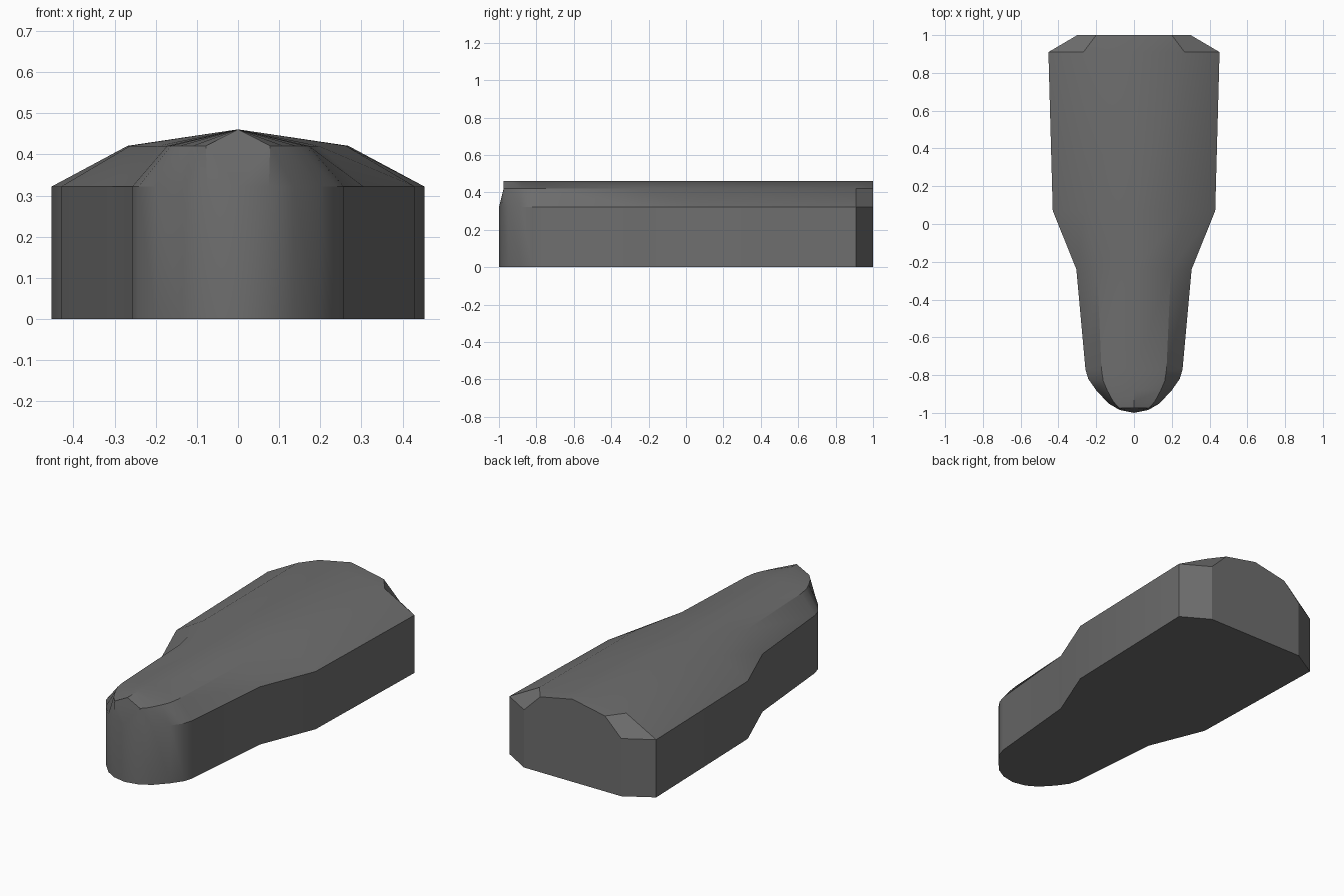
import bpy, bmesh

if "Cube" in bpy.data.objects:
    bpy.data.objects.remove(bpy.data.objects["Cube"])

# Stations along the length: wall half width, wall y, shoulder half width, shoulder y
STATIONS = [
    (0.300, 1.00, 0.200, 1.00),
    (0.453, 0.91, 0.268, 0.91),
    (0.430, 0.07, 0.262, 0.07),
    (0.305, -0.24, 0.195, -0.24),
    (0.257, -0.77, 0.172, -0.77),
    (0.242, -0.82, 0.163, -0.83),
    (0.200, -0.88, 0.142, -0.88),
    (0.135, -0.95, 0.110, -0.94),
    (0.075, -0.985, 0.078, -0.975),
]
WALL_Z, SHOULDER_Z, RIDGE_Z = 0.322, 0.421, 0.461

bm = bmesh.new()

# Cross-section rings
rings = []
for w, yw, s, ys in STATIONS:
    pts = [(-w, yw, 0), (w, yw, 0), (w, yw, WALL_Z), (s, ys, SHOULDER_Z),
           (0, ys, RIDGE_Z), (-s, ys, SHOULDER_Z), (-w, yw, WALL_Z)]
    rings.append([bm.verts.new(p) for p in pts])

# Skin between rings
for a, b in zip(rings, rings[1:]):
    n = len(a)
    for i in range(n):
        j = (i + 1) % n
        bm.faces.new((a[i], a[j], b[j], b[i]))

# Flat back
bm.faces.new(rings[0])

# Rounded nose tip with a sloped gable above it
bl, br, wr, sr, ridge, sl, wl = rings[-1]
tip_low = bm.verts.new((0, -1, 0))
tip_top = bm.verts.new((0, -1, WALL_Z))
bm.faces.new((bl, tip_low, tip_top, wl))
bm.faces.new((tip_low, br, wr, tip_top))
bm.faces.new((bl, br, tip_low))
bm.faces.new((wl, tip_top, wr, sr, ridge, sl))

bmesh.ops.recalc_face_normals(bm, faces=bm.faces)
mesh = bpy.data.meshes.new("tapered_body")
bm.to_mesh(mesh)
bm.free()

body = bpy.data.objects.new("tapered_body", mesh)
bpy.context.collection.objects.link(body)

# Single grey colour
grey = bpy.data.materials.new("dark grey")
grey.diffuse_color = (0.155, 0.155, 0.155, 1)
grey.use_nodes = True
grey.node_tree.nodes["Principled BSDF"].inputs["Base Color"].default_value = grey.diffuse_color
mesh.materials.append(grey)

# Soft shading across shallow edges
bpy.context.view_layer.objects.active = body
body.select_set(True)
bpy.ops.object.shade_smooth_by_angle(angle=0.52)
